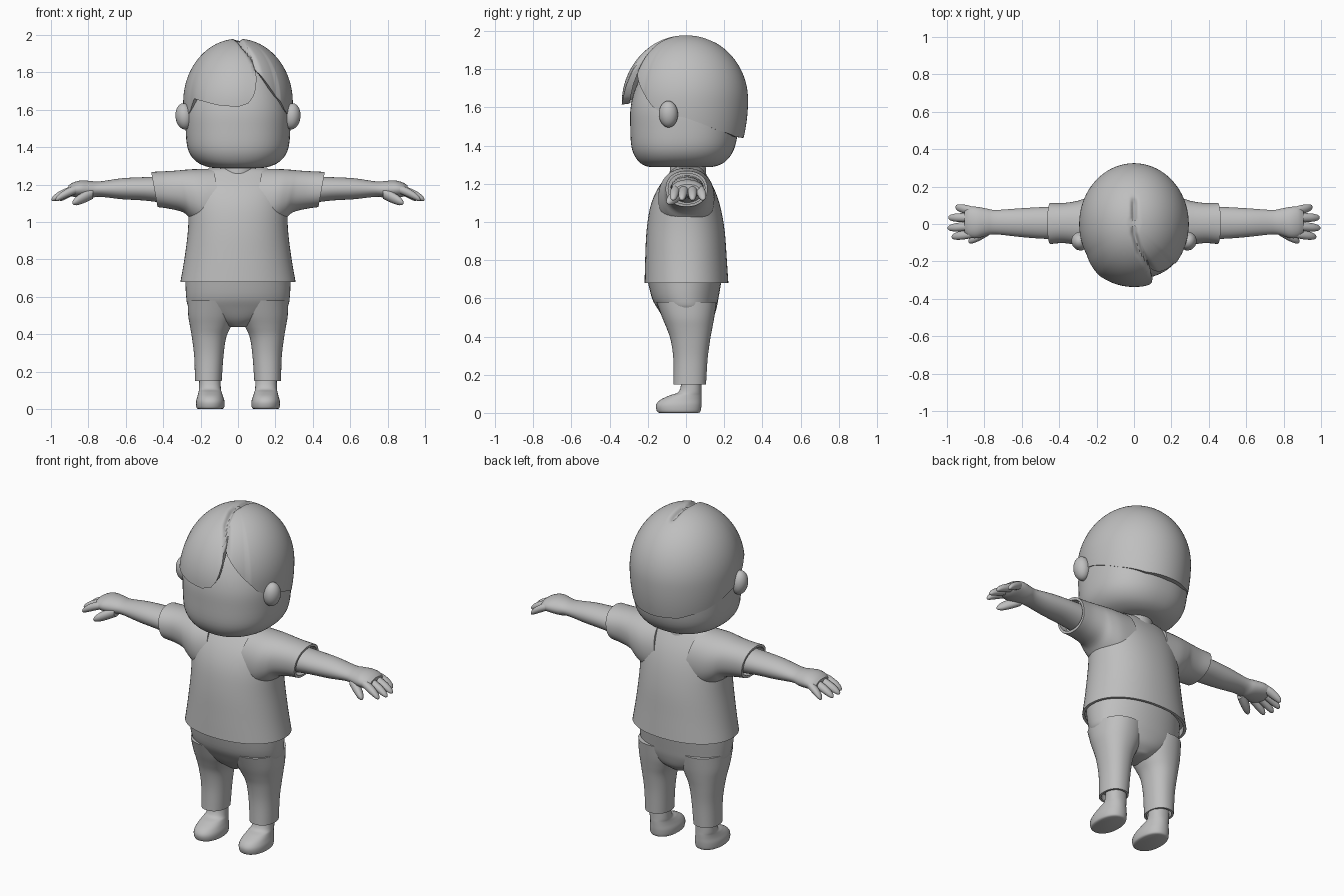
import bpy, bmesh, math
from mathutils import Vector

if "Cube" in bpy.data.objects:
    bpy.data.objects.remove(bpy.data.objects["Cube"])

clay = bpy.data.materials.new("clay_grey")
clay.diffuse_color = (0.52, 0.52, 0.52, 1)
clay.use_nodes = True
clay.node_tree.nodes["Principled BSDF"].inputs["Base Color"].default_value = clay.diffuse_color


def finish(name, bm, angle=40):
    bmesh.ops.recalc_face_normals(bm, faces=bm.faces)
    me = bpy.data.meshes.new(name)
    bm.to_mesh(me)
    bm.free()
    me.materials.append(clay)
    ob = bpy.data.objects.new(name, me)
    bpy.context.collection.objects.link(ob)
    bpy.ops.object.select_all(action='DESELECT')
    ob.select_set(True)
    bpy.context.view_layer.objects.active = ob
    bpy.ops.object.shade_smooth_by_angle(angle=math.radians(angle))
    return ob


def spline(rows, steps):
    """Catmull-Rom interpolation of tuples."""
    out = []
    for i in range(len(rows) - 1):
        p = [rows[max(i - 1, 0)], rows[i], rows[i + 1], rows[min(i + 2, len(rows) - 1)]]
        for s in range(steps):
            t = s / steps
            out.append(tuple(0.5 * (2 * b + (c - a) * t + (2 * a - 5 * b + 4 * c - d) * t * t
                                    + (3 * b - a - 3 * c + d) * t ** 3) for a, b, c, d in zip(*p)))
    return out + [rows[-1]]


def skin(bm, loops):
    for a, b in zip(loops, loops[1:]):
        for i in range(len(a)):
            j = (i + 1) % len(a)
            bm.faces.new((a[i], a[j], b[j], b[i]))


def loft(name, rings, axis='z', side=1, n=40, power=2.0, hollow=0, shear=0, steps=4):
    """rings: (position, a_min, a_max, b_min, b_max); a,b = x,y for axis z, y,z for axis x.
    hollow recesses the last end, leaving a rim of that thickness."""
    rows = spline(rings, steps)
    if hollow:
        p, a0, a1, b0, b1 = rows[-1]
        inset = (a0 + hollow, a1 - hollow, b0 + hollow, b1 - hollow)
        back = math.copysign(0.04, rings[0][0] - p)
        rows += [(p, *inset), (p + back, *inset)]
    bm = bmesh.new()
    loops = []
    for p, a0, a1, b0, b1 in rows:
        loop = []
        for k in range(n):
            t = 2 * math.pi * k / n
            c, s = math.cos(t), math.sin(t)
            a = (a0 + a1) / 2 + (a1 - a0) / 2 * math.copysign(abs(c) ** (2 / power), c)
            b = (b0 + b1) / 2 + (b1 - b0) / 2 * math.copysign(abs(s) ** (2 / power), s)
            q = p + shear * (b - (b0 + b1) / 2)
            loop.append(bm.verts.new((side * a, b, q) if axis == 'z' else (side * q, a, b)))
        loops.append(loop)
    skin(bm, loops)
    bm.faces.new(loops[0])
    bm.faces.new(loops[-1])
    return finish(name, bm)


def column(name, rows, **kw):
    """Centred loft from (z, half_width, y_front, y_back)."""
    return loft(name, [(z, -w, w, f, b) for z, w, f, b in rows], **kw)


def ball(name, loc, size, rot=(0, 0, 0)):
    bm = bmesh.new()
    bmesh.ops.create_uvsphere(bm, u_segments=24, v_segments=16, radius=1)
    for v in bm.verts:
        v.co = Vector((v.co.x * size[0], v.co.y * size[1], v.co.z * size[2]))
    ob = finish(name, bm)
    ob.location, ob.rotation_euler = loc, rot


# Head and neck
column("head", [(1.287, .08, -.15, .10), (1.293, .155, -.21, .16), (1.325, .225, -.255, .215),
                (1.39, .268, -.285, .255), (1.5, .28, -.292, .275), (1.6, .278, -.29, .28),
                (1.7, .25, -.265, .26), (1.8, .2, -.21, .21), (1.88, .1, -.1, .1)], power=2.3, n=56)
column("neck", [(1.2, .1, -.09, .11), (1.33, .09, -.08, .10)])

# Hair: a cap with an uneven hem, a swept fringe and a parting
HEM = [(-180, 1.44), (-150, 1.445), (-120, 1.485), (-90, 1.545), (-66, 1.575), (-58, 1.61), (-50, 1.66),
       (-35, 1.645), (-20, 1.625), (0, 1.615), (10, 1.635), (16, 1.68), (20, 1.77), (22, 1.85),
       (30, 1.775), (40, 1.71), (50, 1.65), (58, 1.60), (66, 1.575), (90, 1.545), (120, 1.485),
       (150, 1.445), (180, 1.44)]
PART = [Vector(p) for p in ((0, .12), (0, -.05), (.03, -.15), (.10, -.25))]


def hem(a):
    for (a0, z0), (a1, z1) in zip(HEM, HEM[1:]):
        if a <= a1:
            return z0 + (z1 - z0) * (a - a0) / (a1 - a0)
    return HEM[-1][1]


def part_distance(p):
    best = 9
    for a, b in zip(PART, PART[1:]):
        t = max(0, min(1, (p - a).dot(b - a) / (b - a).length_squared))
        best = min(best, (p - a - (b - a) * t).length)
    return best


def hair_point(a, t):
    z_end = hem(a)
    low = 1.64 - z_end
    phi_end = math.acos(-low / .34) if low < 0 else math.pi / 2 + low / .34
    phi = phi_end * t
    if phi <= math.pi / 2:
        r, z = math.sin(phi), 1.64 + .34 * math.cos(phi)
    else:
        d = (phi - math.pi / 2) * .34
        r, z = 1 - 1.8 * d * d, 1.64 - d
    lift = max(0, min(1, (a + 60) / 25, (21.5 - a) / 2)) * .03 * t * t   # fringe stands proud
    if 0 < a < 50 and a > 21:
        lift -= .012 * t
    ang = math.radians(a)
    x, y = r * (.293 + lift) * math.sin(ang), -r * (.325 + lift * .4) * math.cos(ang)
    z -= .022 * math.exp(-(part_distance(Vector((x, y))) / .014) ** 2)
    return Vector((x, y, z))


bm = bmesh.new()
SEG, ROWS = 144, 36
loops = []
for i in range(1, ROWS + 1):
    loops.append([bm.verts.new(hair_point(-180 + 360 * k / SEG, i / ROWS)) for k in range(SEG)])
loops.append([bm.verts.new((v.co.x * .91, v.co.y * .88, v.co.z + .005)) for v in loops[-1]])
skin(bm, loops)
bm.faces.new(loops[0])
finish("hair", bm, 45)

# Shirt body, open at the hem
column("shirt", [(1.287, .15, -.055, .075), (1.265, .215, -.08, .095), (1.18, .262, -.145, .145),
                 (1.08, .264, -.187, .18), (.95, .268, -.207, .203), (.8, .287, -.214, .214),
                 (.68, .308, -.217, .222)], hollow=.015, power=2.15, n=56)

# Trousers: hips
column("trouser_hips", [(.44, .05, -.06, .09), (.48, .16, -.105, .135), (.54, .258, -.145, .158),
                        (.6, .277, -.178, .17), (.70, .281, -.203, .187)], n=56, power=2.1)

for side, tag in ((1, "left"), (-1, "right")):
    ball(tag + "_ear", (side * .288, -.092, 1.565), (.046, .05, .07), (0, side * .1, side * -.25))

    # Sleeve and trouser leg, each open at the cuff
    loft(tag + "_sleeve", [(.1, -.14, .15, .95, 1.285), (.2, -.145, .148, .965, 1.283),
                           (.265, -.128, .135, 1.005, 1.279), (.31, -.112, .122, 1.05, 1.275),
                           (.38, -.102, .112, 1.07, 1.271), (.447, -.107, .113, 1.08, 1.268)],
         axis='x', side=side, hollow=.014, shear=.18, power=2.2)
    loft(tag + "_trouser_leg", [(.58, .0, .268, -.155, .16), (.5, .01, .266, -.125, .148),
                                (.44, .038, .256, -.1, .137), (.38, .064, .246, -.08, .126),
                                (.28, .078, .234, -.066, .113), (.15, .087, .23, -.066, .105)],
         side=side, hollow=.012, power=2.2)

    # Foot
    loft(tag + "_foot", [(0, .085, .211, -.138, .065), (.008, .074, .222, -.152, .076),
                         (.04, .072, .224, -.157, .081), (.068, .08, .217, -.135, .082),
                         (.092, .088, .211, -.085, .082), (.115, .092, .208, -.035, .081),
                         (.2, .095, .207, -.02, .08)], side=side, power=2.2)

    # Arm with palm
    loft(tag + "_arm", [(.38, -.082, .095, 1.10, 1.245), (.5, -.078, .09, 1.115, 1.24),
                        (.62, -.068, .083, 1.122, 1.234), (.74, -.055, .075, 1.135, 1.217),
                        (.79, -.062, .083, 1.128, 1.22), (.84, -.076, .092, 1.13, 1.222),
                        (.88, -.07, .09, 1.135, 1.212), (.905, -.05, .07, 1.145, 1.197)],
         axis='x', side=side, n=32)

    # Fingers droop from the palm: (root y, tip x, tip y)
    for name, y0, tip, y1 in (("index", -.05, .975, -.068), ("middle", -.008, .997, -.022),
                              ("ring", .034, .993, .034), ("little", .068, .955, .09)):
        rows = []
        for t, r in ((0, .02), (.35, .024), (.7, .022), (.9, .016), (.98, .008), (1, .002)):
            y, z = y0 + (y1 - y0) * t, 1.178 - .03 * t - .028 * t * t
            rows.append((.85 + (tip - .85) * t, y - r, y + r, z - r, z + r))
        loft(tag + "_" + name + "_finger", rows, axis='x', side=side, n=16)
    rows = []
    for t, r in ((0, .03), (.35, .031), (.7, .027), (.9, .018), (.98, .009), (1, .002)):
        y, z = -.03 - .062 * t, 1.155 - .052 * t
        rows.append((.775 + .11 * t, y - r, y + r, z - r, z + r))
    loft(tag + "_thumb", rows, axis='x', side=side, n=16)
